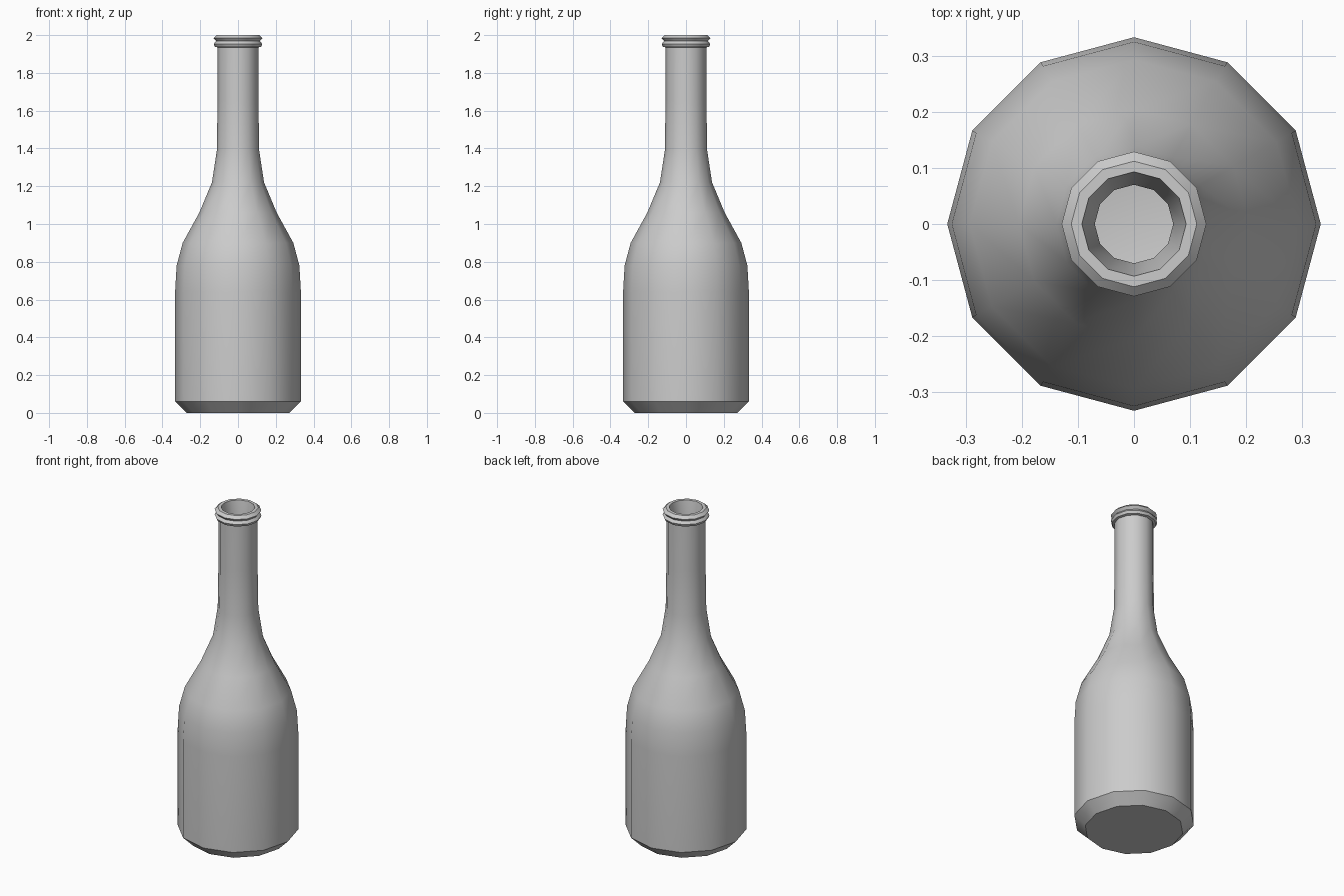
import bpy, bmesh, math

if "Cube" in bpy.data.objects:
    bpy.data.objects.remove(bpy.data.objects["Cube"])

SIDES = 12

# Outer wall, from the base up to the lip
outer = [(0, 0), (0.272, 0), (0.333, 0.06), (0.333, 0.64), (0.325, 0.78),
         (0.293, 0.90), (0.205, 1.06), (0.138, 1.22), (0.112, 1.39), (0.108, 1.66), (0.108, 1.935)]

# Double-ringed lip
lip = [(0.122, 1.938), (0.129, 1.953), (0.116, 1.968), (0.129, 1.984),
       (0.112, 2.0), (0.093, 2.0)]

# Inner wall, from the mouth down to the inside floor
inner = [(0.07, 1.85), (0.07, 1.40), (0.10, 1.22), (0.165, 1.06), (0.253, 0.89),
         (0.285, 0.77), (0.293, 0.64), (0.293, 0.08), (0.24, 0.04), (0, 0.04)]

# Revolve the profile into a hollow bottle
bm = bmesh.new()
verts = [bm.verts.new((r, 0, z)) for r, z in outer + lip + inner]
edges = [bm.edges.new(pair) for pair in zip(verts, verts[1:])]
bmesh.ops.spin(bm, geom=verts + edges, cent=(0, 0, 0), axis=(0, 0, 1),
               angle=math.tau, steps=SIDES, use_duplicate=False)
bmesh.ops.remove_doubles(bm, verts=bm.verts, dist=0.0005)
bmesh.ops.recalc_face_normals(bm, faces=bm.faces)

mesh = bpy.data.meshes.new("bottle")
bm.to_mesh(mesh)
bm.free()
bottle = bpy.data.objects.new("bottle", mesh)
bpy.context.collection.objects.link(bottle)

# Smooth walls with crisp base and lip edges
bpy.context.view_layer.objects.active = bottle
bottle.select_set(True)
bpy.ops.object.shade_smooth_by_angle(angle=math.radians(40))
